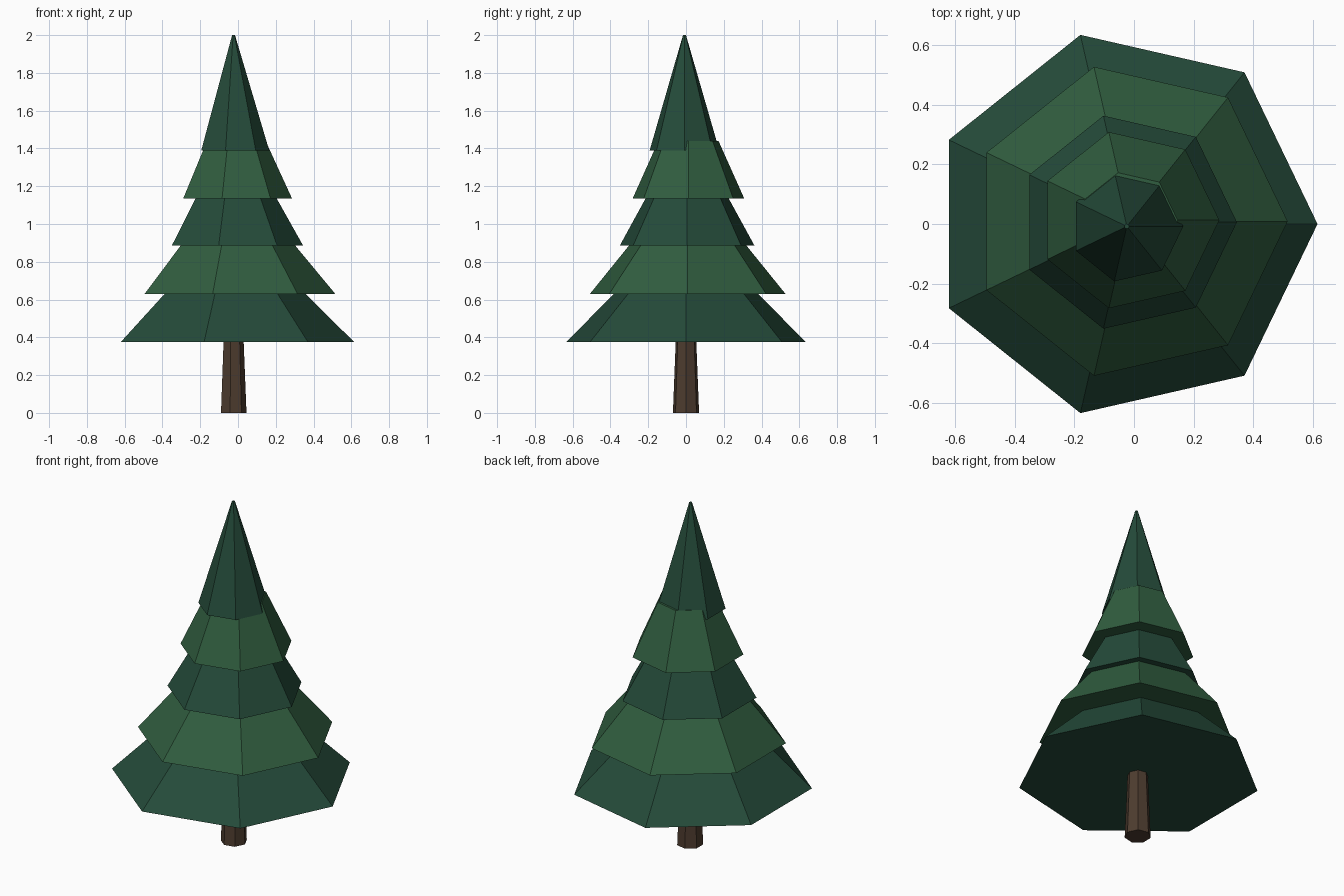
import bpy, bmesh
from math import sin, cos, tau

if "Cube" in bpy.data.objects:
    bpy.data.objects.remove(bpy.data.objects["Cube"])

SIDES = 7


def material(name, rgb):
    m = bpy.data.materials.new(name)
    m.diffuse_color = (*rgb, 1)
    m.use_nodes = True
    m.node_tree.nodes["Principled BSDF"].inputs["Base Color"].default_value = m.diffuse_color
    return m


def frustum(name, cx, cy, z0, z1, r0, r1, mat):
    """Closed seven-sided tapered prism with a corner pointing to +x."""
    bm = bmesh.new()
    low, high = [[bm.verts.new((cx + r * cos(tau * i / SIDES),
                                cy + r * sin(tau * i / SIDES), z))
                  for i in range(SIDES)] for z, r in ((z0, r0), (z1, r1))]
    for i in range(SIDES):
        j = (i + 1) % SIDES
        bm.faces.new((low[i], low[j], high[j], high[i]))
    bm.faces.new(low[::-1])
    bm.faces.new(high)
    me = bpy.data.meshes.new(name)
    bm.to_mesh(me)
    bm.free()
    me.materials.append(mat)
    ob = bpy.data.objects.new(name, me)
    bpy.context.collection.objects.link(ob)


bark = material("bark", (0.075, 0.045, 0.028))
greens = (material("dark_needles", (0.018, 0.07, 0.042)),
          material("light_needles", (0.03, 0.11, 0.05)))

# Trunk
frustum("trunk", -0.026, 0, 0, 0.40, 0.071, 0.055, bark)

# Foliage tiers, each slightly off centre: cx, cy, z0, z1, r0, r1
tiers = [
    (-0.035, 0.0, 0.375, 0.68, 0.65, 0.342),
    (-0.016, 0.009, 0.63, 0.935, 0.531, 0.278),
    (-0.021, 0.006, 0.885, 1.19, 0.366, 0.195),
    (-0.017, 0.013, 1.135, 1.44, 0.303, 0.163),
    (-0.024, -0.008, 1.39, 2.0, 0.189, 0.008),
]
for n, t in enumerate(tiers):
    frustum(f"foliage_tier_{n + 1}", *t, greens[n % 2])
